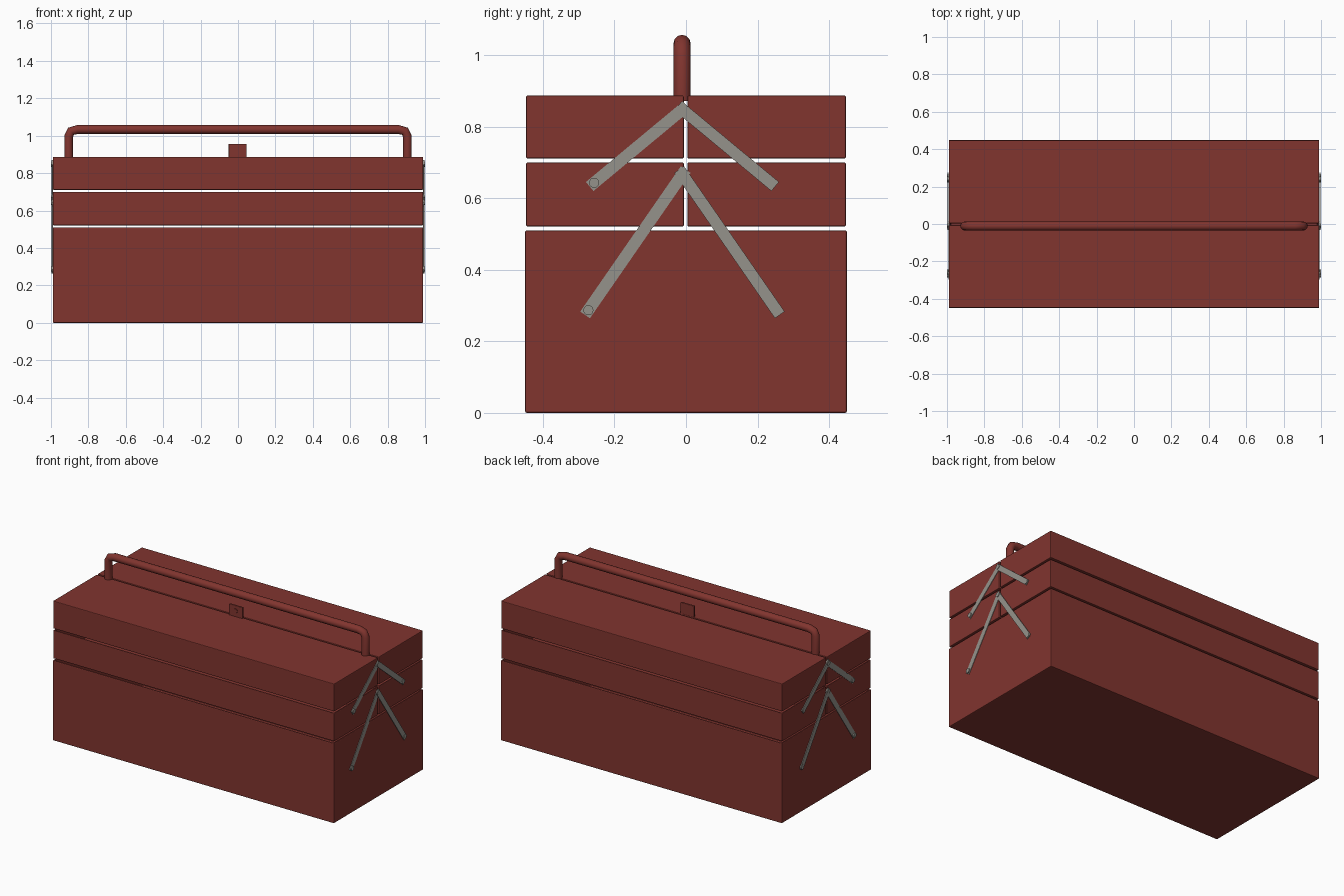
import bpy, bmesh, math
from mathutils import Vector, Matrix

if "Cube" in bpy.data.objects:
    bpy.data.objects.remove(bpy.data.objects["Cube"])


def material(name, rgb):
    m = bpy.data.materials.new(name)
    m.diffuse_color = (*rgb, 1)
    m.use_nodes = True
    m.node_tree.nodes["Principled BSDF"].inputs["Base Color"].default_value = m.diffuse_color
    return m


RED = material("red_paint", (0.22, 0.035, 0.028))
STEEL = material("steel", (0.3, 0.29, 0.26))


def finish(name, bm, mat, bevel=0.0):
    bmesh.ops.recalc_face_normals(bm, faces=bm.faces)
    me = bpy.data.meshes.new(name)
    bm.to_mesh(me)
    bm.free()
    ob = bpy.data.objects.new(name, me)
    bpy.context.collection.objects.link(ob)
    me.materials.append(mat)
    if bevel:
        b = ob.modifiers.new("bevel", "BEVEL")
        b.width, b.segments = bevel, 2
        b.limit_method = "ANGLE"
    return ob


def box(name, lo, hi, mat=RED, bevel=0.004, wall=0.0):
    lo, hi = Vector(lo), Vector(hi)
    bm = bmesh.new()
    bmesh.ops.create_cube(bm, size=1, matrix=Matrix.Translation((lo + hi) / 2)
                          @ Matrix.Diagonal((*(hi - lo), 1)))
    if wall:  # hollow out from the top
        bm.normal_update()
        top = max(bm.faces, key=lambda f: f.calc_center_median().z)
        bmesh.ops.inset_region(bm, faces=[top], thickness=wall)
        side = bmesh.ops.extrude_discrete_faces(bm, faces=[top])["faces"][0]
        for v in side.verts:
            v.co.z = lo.z + wall
    return finish(name, bm, mat, bevel)


def disc(name, centre, radius, depth, axis, mat):
    bm = bmesh.new()
    rot = Vector((0, 0, 1)).rotation_difference(Vector(axis)).to_matrix().to_4x4()
    bmesh.ops.create_cone(bm, cap_ends=True, segments=20, radius1=radius,
                          radius2=radius, depth=depth,
                          matrix=Matrix.Translation(centre) @ rot)
    return finish(name, bm, mat)


# Main bin, open at the top under the trays
box("base_bin", (-0.99, -0.45, 0), (0.99, 0.45, 0.51), bevel=0.006, wall=0.014)

# Two tiers of trays, split front and back; the upper pair is closed by lids
for side, y0, y1 in (("front", -0.447, -0.006), ("back", 0.004, 0.447)):
    box(side + "_lower_tray", (-0.99, y0, 0.521), (0.99, y1, 0.70), wall=0.012)
    box(side + "_upper_tray", (-0.99, y0, 0.711), (0.99, y1, 0.887))

# Cantilever arms and rivets on both ends
CY = -0.01
PIVOTS = {"upper": (0.848, 0.247, 0.643), "lower": (0.667, 0.263, 0.287)}
for sx, end in ((1, "right"), (-1, "left")):
    for tier, (zt, dy, zb) in PIVOTS.items():
        disc(f"{end}_{tier}_pivot_rivet", (sx * 0.993, CY, zt), 0.014, 0.014, (1, 0, 0), STEEL)
        for k, (sy, side) in enumerate(((-1, "front"), (1, "back"))):
            a, b = Vector((0, CY, zt)), Vector((0, CY + sy * dy, zb))
            d = (b - a).normalized()
            n = Vector((0, -d.z, d.y)) * 0.0165
            a2, b2 = a - d * 0.016, b + d * 0.016
            x = sx * (0.989 + 0.004 * k)
            bm = bmesh.new()
            vs = [bm.verts.new(p + Vector((x, 0, 0)))
                  for p in (a2 - n, b2 - n, b2 + n, a2 + n)]
            f = bm.faces.new(vs)
            ext = bmesh.ops.extrude_face_region(bm, geom=[f])["geom"]
            for v in ext:
                if isinstance(v, bmesh.types.BMVert):
                    v.co.x += sx * 0.004
            if len(bm.faces) == 5:
                bm.faces.new(vs)
            finish(f"{end}_{tier}_{side}_arm", bm, STEEL)
            disc(f"{end}_{tier}_{side}_rivet", (sx * 0.993, b.y, b.z), 0.014, 0.014,
                 (1, 0, 0), STEEL)

# Tubular carrying handle
half = [(0.905, 0.872), (0.905, 0.998), (0.893, 1.024), (0.858, 1.033)]
path = half + [(-x, z) for x, z in reversed(half)]
cu = bpy.data.curves.new("handle", "CURVE")
cu.dimensions = "3D"
cu.bevel_depth, cu.bevel_resolution, cu.use_fill_caps = 0.024, 4, True
sp = cu.splines.new("POLY")
sp.points.add(len(path) - 1)
for p, (x, z) in zip(sp.points, path):
    p.co = (x, -0.011, z, 1)
handle = bpy.data.objects.new("handle", cu)
bpy.context.collection.objects.link(handle)
cu.materials.append(RED)
bpy.context.view_layer.objects.active = handle
handle.select_set(True)
bpy.ops.object.convert(target="MESH")
bpy.ops.object.shade_smooth_by_angle(angle=math.radians(50))

# Hasp tab with its front stud
box("hasp_tab", (-0.05, -0.02, 0.86), (0.045, -0.008, 0.957), bevel=0.003)
disc("hasp_stud", (-0.002, -0.02, 0.925), 0.013, 0.005, (0, 1, 0), RED)
